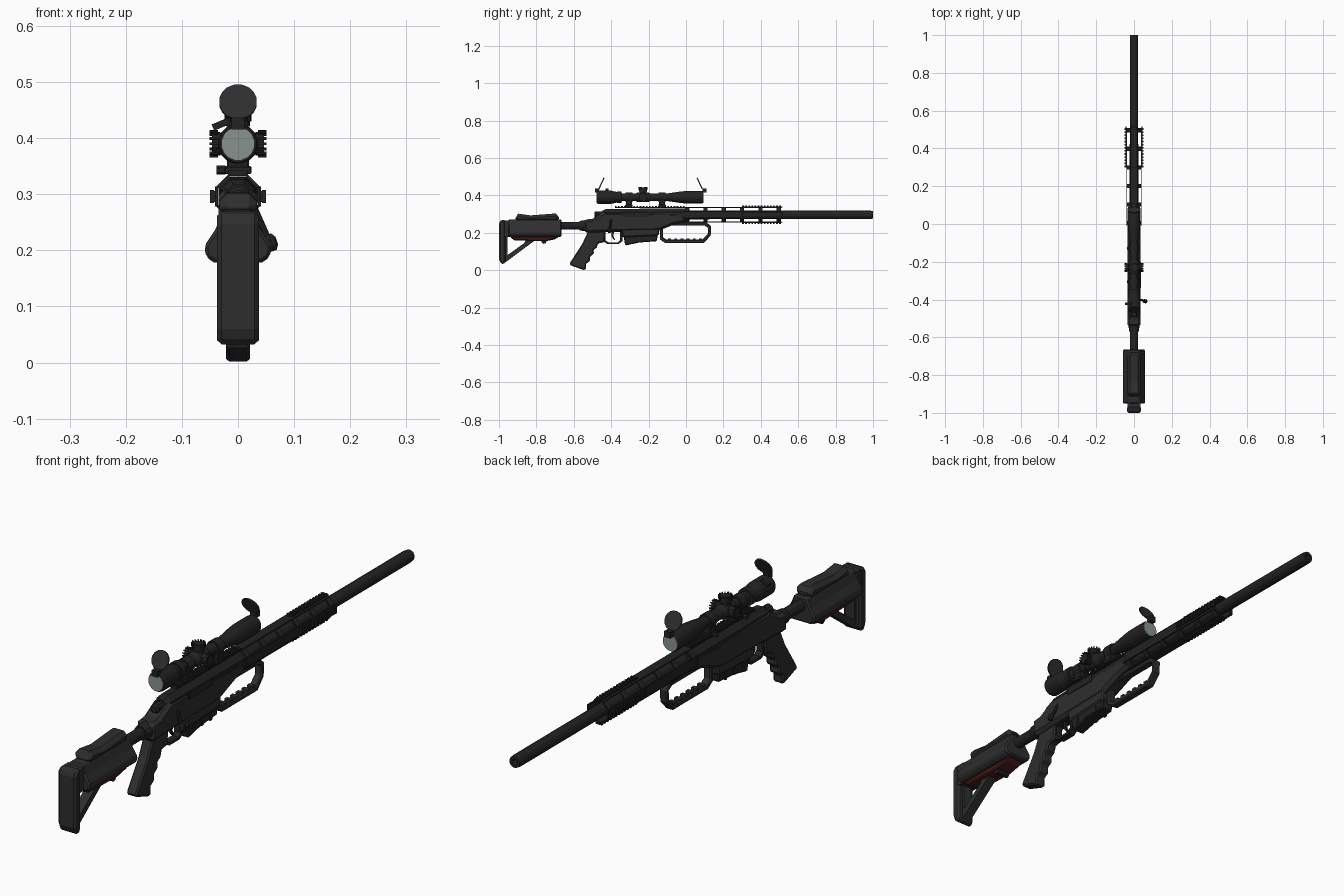
import bpy, bmesh, math
from mathutils import Vector, Matrix

if "Cube" in bpy.data.objects:
    bpy.data.objects.remove(bpy.data.objects["Cube"])


def material(name, rgb):
    m = bpy.data.materials.new(name)
    m.diffuse_color = (*rgb, 1)
    m.use_nodes = True
    m.node_tree.nodes["Principled BSDF"].inputs["Base Color"].default_value = m.diffuse_color
    return m


BLACK = material("matte black", (0.016, 0.016, 0.016))
GREY = material("charcoal polymer", (0.027, 0.027, 0.027))
GLASS = material("lens grey", (0.25, 0.29, 0.28))
RED = material("dark red", (0.07, 0.012, 0.01))


def finish(name, bm, mat, bevel=0):
    bmesh.ops.recalc_face_normals(bm, faces=bm.faces)
    me = bpy.data.meshes.new(name)
    bm.to_mesh(me)
    bm.free()
    me.materials.append(mat)
    ob = bpy.data.objects.new(name, me)
    bpy.context.collection.objects.link(ob)
    if bevel:
        b = ob.modifiers.new("chamfer", 'BEVEL')
        b.width, b.segments, b.angle_limit = bevel, 1, math.radians(40)
    return ob


def extrude(bm, faces, vec):
    new = bmesh.ops.extrude_face_region(bm, geom=faces)["geom"]
    bmesh.ops.translate(bm, vec=vec, verts=[v for v in new if isinstance(v, bmesh.types.BMVert)])


def side_profile(name, pts, w, mat, bevel=0, x=0):
    """(y, z) outline made 2w thick across x"""
    bm = bmesh.new()
    f = bm.faces.new([bm.verts.new((x - w, y, z)) for y, z in pts])
    extrude(bm, [f], (2 * w, 0, 0))
    return finish(name, bm, mat, bevel)


def frame(name, outer, inner, w, mat, bevel=0):
    """closed (y, z) frame with an opening"""
    bm = bmesh.new()
    o, i = [[bm.verts.new((-w, y, z)) for y, z in p] for p in (outer, inner)]
    n = len(o)
    fs = [bm.faces.new((o[k], o[(k + 1) % n], i[(k + 1) % n], i[k])) for k in range(n)]
    extrude(bm, fs, (2 * w, 0, 0))
    return finish(name, bm, mat, bevel)


def section(name, half, y0, y1, mat, bevel=0):
    """mirrored (x, z) cross-section pulled along y"""
    bm = bmesh.new()
    pts = half + [(-x, z) for x, z in reversed(half)]
    f = bm.faces.new([bm.verts.new((x, y0, z)) for x, z in pts])
    extrude(bm, [f], (0, y1 - y0, 0))
    return finish(name, bm, mat, bevel)


def add_box(bm, lo, hi, mtx=Matrix()):
    lo, hi = Vector(lo), Vector(hi)
    m = mtx @ Matrix.Translation((lo + hi) / 2) @ Matrix.Diagonal((*(hi - lo), 1))
    bmesh.ops.create_cube(bm, size=1, matrix=m)


def box(name, lo, hi, mat, bevel=0, mtx=Matrix()):
    bm = bmesh.new()
    add_box(bm, lo, hi, mtx)
    return finish(name, bm, mat, bevel)


def lathe(name, rings, mat, origin=(0, 0, 0), axis=(0, 1, 0), n=16):
    """(distance, radius) rings around an axis, capped at both ends"""
    bm = bmesh.new()
    m = Matrix.Translation(origin) @ Vector(axis).to_track_quat('Z', 'Y').to_matrix().to_4x4()
    loops = [[bm.verts.new(m @ Vector((r * math.cos(2 * math.pi * (k + .5) / n),
                                       r * math.sin(2 * math.pi * (k + .5) / n), d)))
              for k in range(n)] for d, r in rings]
    for a, b in zip(loops, loops[1:]):
        for k in range(n):
            bm.faces.new((a[k], a[(k + 1) % n], b[(k + 1) % n], b[k]))
    bm.faces.new(loops[0])
    bm.faces.new(loops[-1])
    return finish(name, bm, mat)


BZ, SZ = 0.296, 0.39          # bore height, scope height


def around(a):                # rotation about the bore
    return Matrix.Translation((0, 0, BZ)) @ Matrix.Rotation(a, 4, 'Y')


# barrel with hollow muzzle
lathe("barrel", [(-.02, .025), (.5, .023), (.985, .023), (1, .021), (1, .011), (.94, .011)],
      BLACK, (0, 0, BZ), n=12)

# slotted handguard: four strips joined by octagonal bands
bm = bmesh.new()
for q in range(4):
    add_box(bm, (-.018, -.01, .036), (.018, .51, .041), around(q * math.pi / 2))
for q in range(4):
    for k in range(6):
        y = -.005 + k * .098
        add_box(bm, (-.014, y, .035), (.014, y + .022, .040), around((q + .5) * math.pi / 2))
finish("handguard", bm, BLACK)


# toothed accessory rails
def rail(name, y0, y1, angle, r=.04, w=.012):
    bm = bmesh.new()
    add_box(bm, (-w * .8, y0, r), (w * .8, y1, r + .004), around(angle))
    count = round((y1 - y0) / .0165)
    for k in range(count):
        y = y0 + k * (y1 - y0) / count
        add_box(bm, (-w, y, r + .003), (w, y + .009, r + .0095), around(angle))
    finish(name, bm, BLACK)


for q, label in enumerate(("top", "right", "bottom", "left")):
    rail(label + "_rail", .3, .515, q * math.pi / 2)
rail("scope_rail", -.38, .0, 0, .037, .018)

# receiver and chassis
lathe("receiver", [(-.45, .022), (-.43, .033), (-.02, .038), (.02, .036)], BLACK, (0, 0, BZ), n=8)
side_profile("chassis", [(-.545, .27), (-.50, .275), (-.44, .31), (-.02, .305), (.01, .26), (-.06, .245),
                         (-.15, .21), (-.40, .205), (-.545, .20)], .035, GREY, .012)
side_profile("ejection_port", [(-.34, .285), (-.2, .285), (-.2, .312), (-.34, .312)], .002, BLACK, 0, .036)
lathe("bolt_body", [(-.49, .012), (-.485, .018), (-.42, .018)], BLACK, (0, 0, BZ), n=10)
lathe("bolt_handle", [(0, .006), (.075, .006)], BLACK, (.028, -.4, .278), (.4, -.1, -.9), 8)
lathe("bolt_knob", [(0, .006), (.008, .011), (.022, .011), (.03, .006)], BLACK,
      (.054, -.407, .228), (.3, -.1, -.9), 8)

# magazine with ribs
side_profile("magazine", [(-.34, .22), (-.15, .22), (-.155, .155), (-.25, .148), (-.325, .132)], .026, BLACK, .005)
side_profile("magazine_well", [(-.35, .24), (-.14, .24), (-.145, .185), (-.34, .175)], .032, GREY, .006)
for k in range(3):
    y = -.30 + k * .05
    side_profile("magazine_rib", [(y, .15), (y + .012, .153), (y + .012, .178), (y, .175)], .028, BLACK)

# trigger and guard
frame("trigger_guard", [(-.445, .215), (-.34, .215), (-.34, .155), (-.36, .14), (-.42, .14), (-.445, .155)],
      [(-.43, .205), (-.352, .205), (-.352, .16), (-.365, .149), (-.415, .149), (-.43, .16)], .014, BLACK)
side_profile("trigger", [(-.40, .21), (-.385, .21), (-.388, .18), (-.378, .163), (-.384, .161), (-.398, .178)],
             .005, BLACK)

# pistol grip with finger grooves
side_profile("grip", [(-.52, .215), (-.43, .215), (-.437, .15), (-.47, .143), (-.478, .12), (-.495, .108),
                      (-.492, .088), (-.515, .072), (-.512, .05), (-.535, .035), (-.535, .005), (-.545, 0),
                      (-.622, .028), (-.62, .04), (-.555, .14)], .021, GREY, .007)

# fore handle loop with finger bumps
frame("handle_loop", [(-.14, .255), (.11, .255), (.135, .235), (.132, .185), (.095, .145), (-.11, .145), (-.14, .165)],
      [(-.122, .238), (.1, .238), (.118, .228), (.116, .192), (.087, .163), (-.103, .163), (-.122, .175)],
      .015, GREY, .004)
bm = bmesh.new()
for k in range(6):
    add_box(bm, (-.012, -.095 + k * .033, .155), (.012, -.08 + k * .033, .17))
finish("finger_bumps", bm, GREY)

# buffer tube and collars
lathe("buffer_tube", [(-.72, .021), (-.53, .021)], BLACK, (0, 0, .238), n=12)
lathe("tube_collar", [(-.57, .026), (-.535, .031)], BLACK, (0, 0, .238), n=12)

# stock body, cheek rest, butt pad
section("stock_body", [(.026, .272), (.04, .238), (.06, .208), (.057, .188), (.042, .178)], -.95, -.665, GREY, .006)
side_profile("cheek_rest", [(-.912, .26), (-.912, .292), (-.895, .302), (-.83, .293), (-.70, .303), (-.68, .297),
                            (-.68, .26)], .034, GREY, .014)
side_profile("butt_pad", [(-1, .06), (-.99, .035), (-.975, .03), (-.965, .05), (-.965, .268), (-.985, .27),
                          (-1, .255)], .037, GREY, .012)
side_profile("stock_rear", [(-.97, .18), (-.94, .18), (-.94, .265), (-.97, .265)], .034, GREY)
frame("stock_strut", [(-.972, .19), (-.76, .19), (-.80, .165), (-.968, .04)],
      [(-.955, .178), (-.85, .178), (-.865, .145), (-.955, .08)], .018, GREY)

# red adjuster under the stock
side_profile("adjuster_bar", [(-.94, .178), (-.68, .178), (-.70, .165), (-.75, .155), (-.92, .16)], .036, RED, .005)
lathe("adjuster_wheel", [(-.026, .014), (.026, .014)], BLACK, (0, -.76, .155), (1, 0, 0), 10)

# scope tube
lathe("scope_tube", [(-.476, .033), (-.47, .036), (-.40, .036), (-.375, .03), (-.34, .021), (-.27, .021), (-.255, .027),
                     (-.205, .027), (-.19, .021), (-.10, .021), (-.03, .031), (.0, .034), (.085, .034), (.09, .032)],
      BLACK, (0, 0, SZ), n=16)
lathe("zoom_ring", [(-.37, .032), (-.345, .032)], BLACK, (0, 0, SZ), n=16)
for y, label in ((-.479, "rear_lens"), (.089, "front_lens")):
    lathe(label, [(0, .03), (.004, .03)], GLASS, (0, y, SZ), n=16)

# flip-up lens caps, leaning over the scope
for y, s, label in ((-.452, 1, "rear_cap"), (.073, -1, "front_cap")):
    lathe(label, [(-.003, .034), (.003, .034)], GREY, (0, y, .464), (0, s * .9, -.42), 16)
    box(label + "_hinge", (-.012, y - s * .025 - .01, .415), (.012, y - s * .025 + .012, .437), BLACK)
box("zoom_lever", (-.046, -.43, .419), (-.015, -.415, .431), BLACK, 0,
    Matrix.Translation((0, 0, 0)) @ Matrix.Translation((-.03, 0, .425)) @ Matrix.Rotation(-.4, 4, 'Y')
    @ Matrix.Translation((.03, 0, -.425)))

# adjustment turrets with knurled rims
for axis, label, h in (((0, 0, 1), "top_turret", .05), ((1, 0, 0), "right_turret", .046),
                       ((-1, 0, 0), "left_turret", .046)):
    lathe(label, [(.015, .019), (.03, .019), (.032, .022), (h, .022)], BLACK, (0, -.23, SZ), axis, 12)
    bm = bmesh.new()
    base = Matrix.Translation((0, -.23, SZ)) @ Vector(axis).to_track_quat('Z', 'Y').to_matrix().to_4x4()
    for k in range(14):
        add_box(bm, (.019, -.002, h - .01), (.0245, .002, h + .005),
                base @ Matrix.Rotation(2 * math.pi * k / 14, 4, 'Z'))
    finish(label + "_knurl", bm, BLACK)

# scope mounts with clamp screws
for y in (-.305, -.128):
    lathe("scope_ring", [(-.018, .027), (.018, .027)], BLACK, (0, y, SZ), n=12)
    box("mount_base", (-.02, y - .017, .338), (.02, y + .017, .372), BLACK, .003)
    box("mount_clamp", (-.024, y - .02, .336), (.024, y + .02, .35), BLACK, .002)
    lathe("clamp_screw", [(0, .008), (.016, .008)], BLACK, (-.022, y, .343), (-1, 0, 0), 6)
